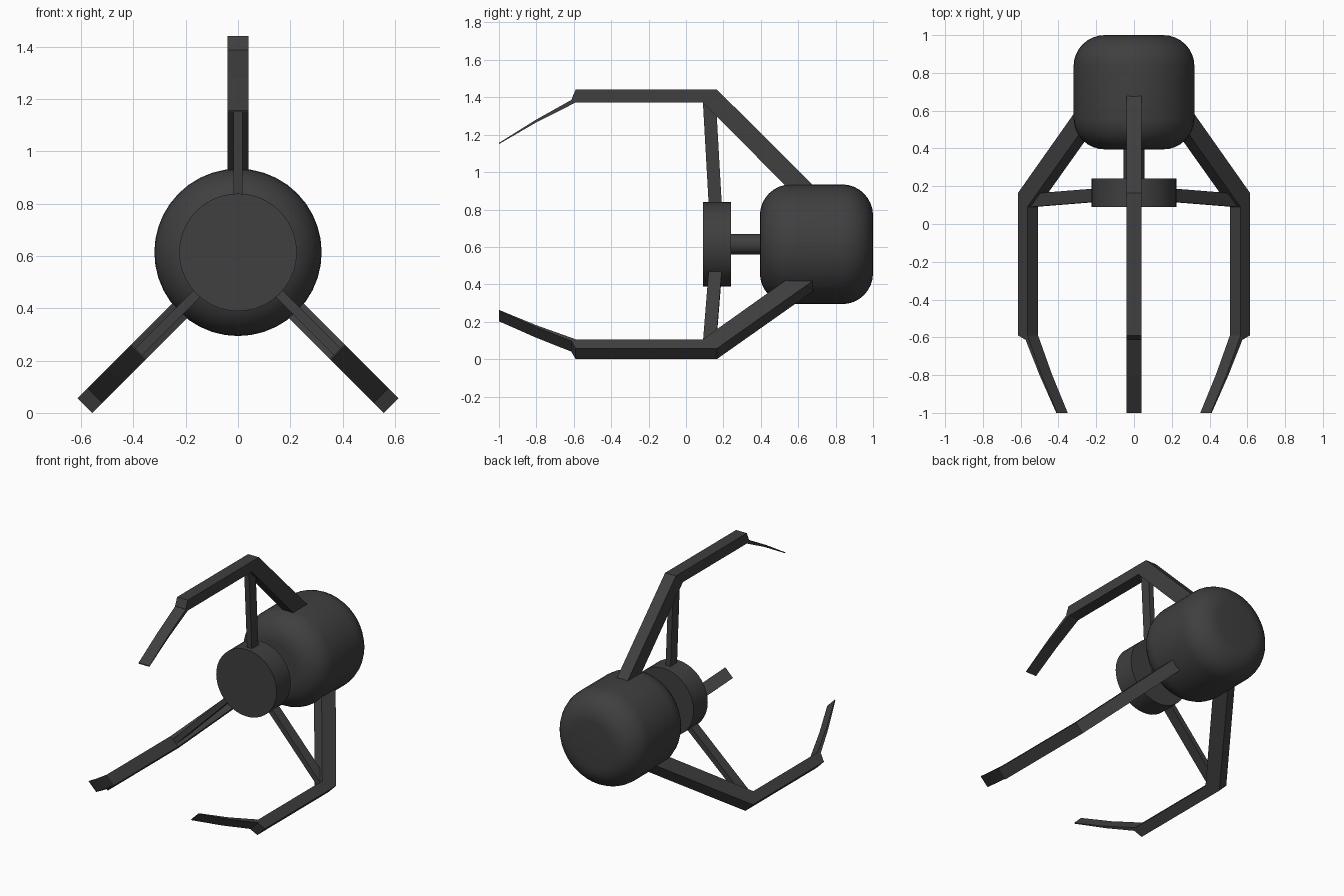
import bpy, bmesh, math
from mathutils import Vector, Matrix

cube = bpy.data.objects.get("Cube")
if cube:
    bpy.data.objects.remove(cube, do_unlink=True)

AXIS_Z = 0.614          # height of the central axis, which runs along y
ARM_ANGLES = {"top": 90, "lower_left": -45, "lower_right": -135}

charcoal = bpy.data.materials.new("charcoal")
charcoal.use_nodes = True
color = (0.05, 0.05, 0.05, 1)
charcoal.diffuse_color = color
charcoal.node_tree.nodes["Principled BSDF"].inputs["Base Color"].default_value = color


def add_object(name, bm):
    bmesh.ops.recalc_face_normals(bm, faces=bm.faces)
    mesh = bpy.data.meshes.new(name)
    bm.to_mesh(mesh)
    bm.free()
    mesh.materials.append(charcoal)
    obj = bpy.data.objects.new(name, mesh)
    bpy.context.collection.objects.link(obj)
    return obj


def cylinder(name, radius, y0, y1, rounding=0):
    """Cylinder along y, optionally with rounded rims."""
    bm = bmesh.new()
    place = Matrix.Translation((0, (y0 + y1) / 2, AXIS_Z)) @ Matrix.Rotation(math.pi / 2, 4, "X")
    bmesh.ops.create_cone(bm, cap_ends=True, segments=40, radius1=radius,
                          radius2=radius, depth=y1 - y0, matrix=place)
    if rounding:
        rims = [e for e in bm.edges if any(len(f.verts) > 4 for f in e.link_faces)]
        bmesh.ops.bevel(bm, geom=rims, offset=rounding, offset_type="OFFSET",
                        segments=8, profile=0.5, affect="EDGES")
    obj = add_object(name, bm)
    bpy.ops.object.select_all(action="DESELECT")
    obj.select_set(True)
    bpy.context.view_layer.objects.active = obj
    bpy.ops.object.shade_smooth_by_angle(angle=math.radians(40))


def bar(name, outer, inner, width, angle):
    """Flat-sided bar between two (y, radius) paths, turned about the axis."""
    a = math.radians(angle)
    out = Vector((math.cos(a), 0, math.sin(a)))
    side = Vector((-math.sin(a), 0, math.cos(a))) * width / 2
    bm = bmesh.new()

    def point(p, s):
        return bm.verts.new(out * p[1] + side * s + Vector((0, p[0], AXIS_Z)))

    rings = [[point(o, -1), point(o, 1), point(i, 1), point(i, -1)]
             for o, i in zip(outer, inner)]
    for r, q in zip(rings, rings[1:]):
        for k in range(4):
            n = (k + 1) % 4
            bm.faces.new((r[k], r[n], q[n], q[k]))
    bm.faces.new(rings[0])
    bm.faces.new(rings[-1])
    add_object(name, bm)


# Central body, shaft and hub disc
cylinder("motor_body", 0.32, 0.395, 1.0, rounding=0.165)
cylinder("shaft", 0.055, 0.2, 0.45)
cylinder("hub_disc", 0.225, 0.09, 0.24)

# Three arms around the axis, each with a bracing strut and a thin claw
for place, angle in ARM_ANGLES.items():
    bar(place + "_arm",
        [(0.69, 0.305), (0.165, 0.828), (-0.59, 0.828), (-0.612, 0.775)],
        [(0.61, 0.235), (0.09, 0.758), (-0.585, 0.758), (-0.595, 0.758)],
        0.08, angle)
    bar(place + "_claw",
        [(-0.6, 0.779), (-0.8, 0.667), (-1.0, 0.542)],
        [(-0.59, 0.758), (-0.8, 0.652), (-1.0, 0.536)],
        0.08, angle)
    bar(place + "_strut",
        [(0.122, 0.2), (0.09, 0.765)],
        [(0.192, 0.2), (0.16, 0.765)],
        0.036, angle)
